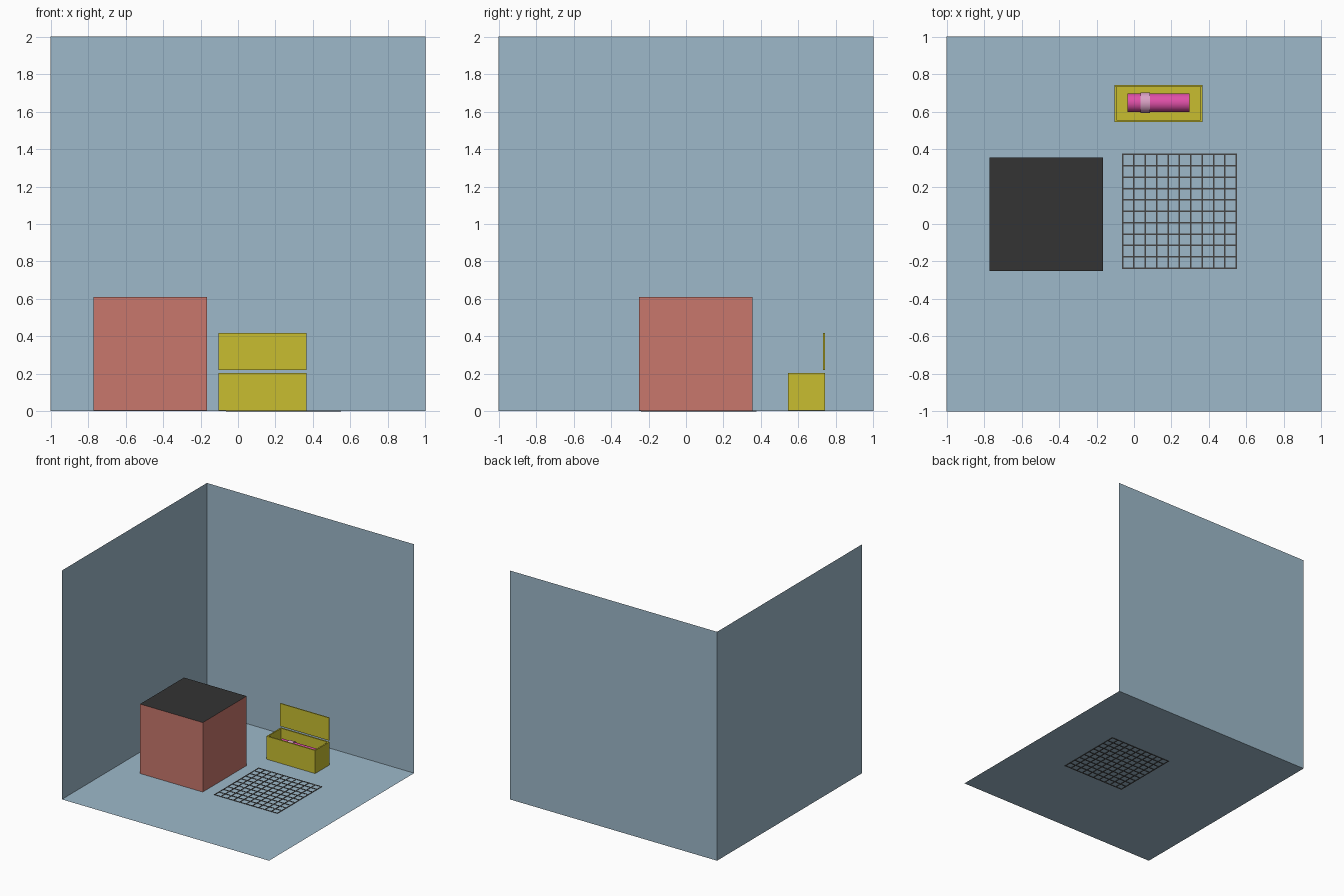
import bpy, bmesh
from mathutils import Matrix, Vector

if "Cube" in bpy.data.objects:
    bpy.data.objects.remove(bpy.data.objects["Cube"])

FLOOR = 0.003   # floor sheet runs through the middle of the thin grate


def material(name, rgb):
    m = bpy.data.materials.new(name)
    m.diffuse_color = (*rgb, 1)
    m.use_nodes = True
    m.node_tree.nodes["Principled BSDF"].inputs["Base Color"].default_value = m.diffuse_color
    return m


BLUE = material("wall_blue", (0.34, 0.485, 0.59))
RED = material("brick_red", (0.58, 0.185, 0.15))
YELLOW = material("box_yellow", (0.58, 0.515, 0.03))
PINK = material("pink", (0.74, 0.08, 0.39))
PALE = material("pale_pink", (0.70, 0.36, 0.56))
DARK = material("charcoal", (0.033, 0.033, 0.033))
IRON = material("iron", (0.06, 0.06, 0.06))


def finish(name, bm, *mats):
    me = bpy.data.meshes.new(name)
    bm.to_mesh(me)
    bm.free()
    ob = bpy.data.objects.new(name, me)
    bpy.context.collection.objects.link(ob)
    for m in mats:
        me.materials.append(m)
    return ob


def add_box(bm, lo, hi):
    lo, hi = Vector(lo), Vector(hi)
    mat = Matrix.Translation((lo + hi) / 2) @ Matrix.Diagonal((*(hi - lo), 1))
    bmesh.ops.create_cube(bm, size=1, matrix=mat)


def top_face(bm):
    return max(bm.faces, key=lambda f: f.calc_center_median().z)


# Room: single-sheet floor, back wall and left wall sharing edges
bm = bmesh.new()
a, b, c, d, e, f, g = [bm.verts.new(p) for p in (
    (-1, -1, FLOOR), (1, -1, FLOOR), (1, 1, FLOOR), (-1, 1, FLOOR),
    (-1, -1, 2), (-1, 1, 2), (1, 1, 2))]
for quad in ((a, b, c, d), (d, c, g, f), (a, d, f, e)):
    bm.faces.new(quad)
finish("room", bm, BLUE)

# Red block with charcoal top
bm = bmesh.new()
add_box(bm, (-0.77, -0.25, 0.004), (-0.165, 0.355, 0.61))
top_face(bm).material_index = 1
finish("fire_block", bm, RED, DARK)

# Flat grate: 11 bars each way
bm = bmesh.new()
x0, x1, y0, y1, w = -0.065, 0.55, -0.24, 0.375, 0.004
for i in range(11):
    x = x0 + w + (x1 - x0 - 2 * w) * i / 10
    y = y0 + w + (y1 - y0 - 2 * w) * i / 10
    add_box(bm, (x - w, y0, 0), (x + w, y1, 0.006))
    add_box(bm, (x0, y - w, 0), (x1, y + w, 0.006))
finish("grate", bm, IRON)

# Open storage box: inset the top, then push the cavity down
bm = bmesh.new()
add_box(bm, (-0.105, 0.543, 0.004), (0.365, 0.741, 0.205))
rim = top_face(bm)
bmesh.ops.inset_region(bm, faces=[rim], thickness=0.016)
cavity = bmesh.ops.extrude_face_region(bm, geom=[rim])["geom"]
bmesh.ops.delete(bm, geom=[rim], context='FACES_ONLY') if rim.is_valid else None
for v in cavity:
    if isinstance(v, bmesh.types.BMVert):
        v.co.z = 0.02
bmesh.ops.recalc_face_normals(bm, faces=bm.faces[:])
finish("storage_box", bm, YELLOW)

# Upright lid, floating just above the back edge
bm = bmesh.new()
add_box(bm, (-0.105, 0.732, 0.22), (0.365, 0.741, 0.418))
finish("storage_lid", bm, YELLOW)


# Pink roll with a pale band, lying inside the box
def roll(name, xa, xb, radius, mat):
    bpy.ops.mesh.primitive_cylinder_add(
        vertices=32, radius=radius, depth=xb - xa,
        location=((xa + xb) / 2, 0.647, 0.11), rotation=(0, 1.5707963, 0))
    ob = bpy.context.object
    ob.name = name
    ob.data.materials.append(mat)
    bpy.ops.object.shade_smooth_by_angle()


roll("pink_roll", -0.035, 0.295, 0.049, PINK)
roll("roll_band", 0.035, 0.085, 0.055, PALE)
